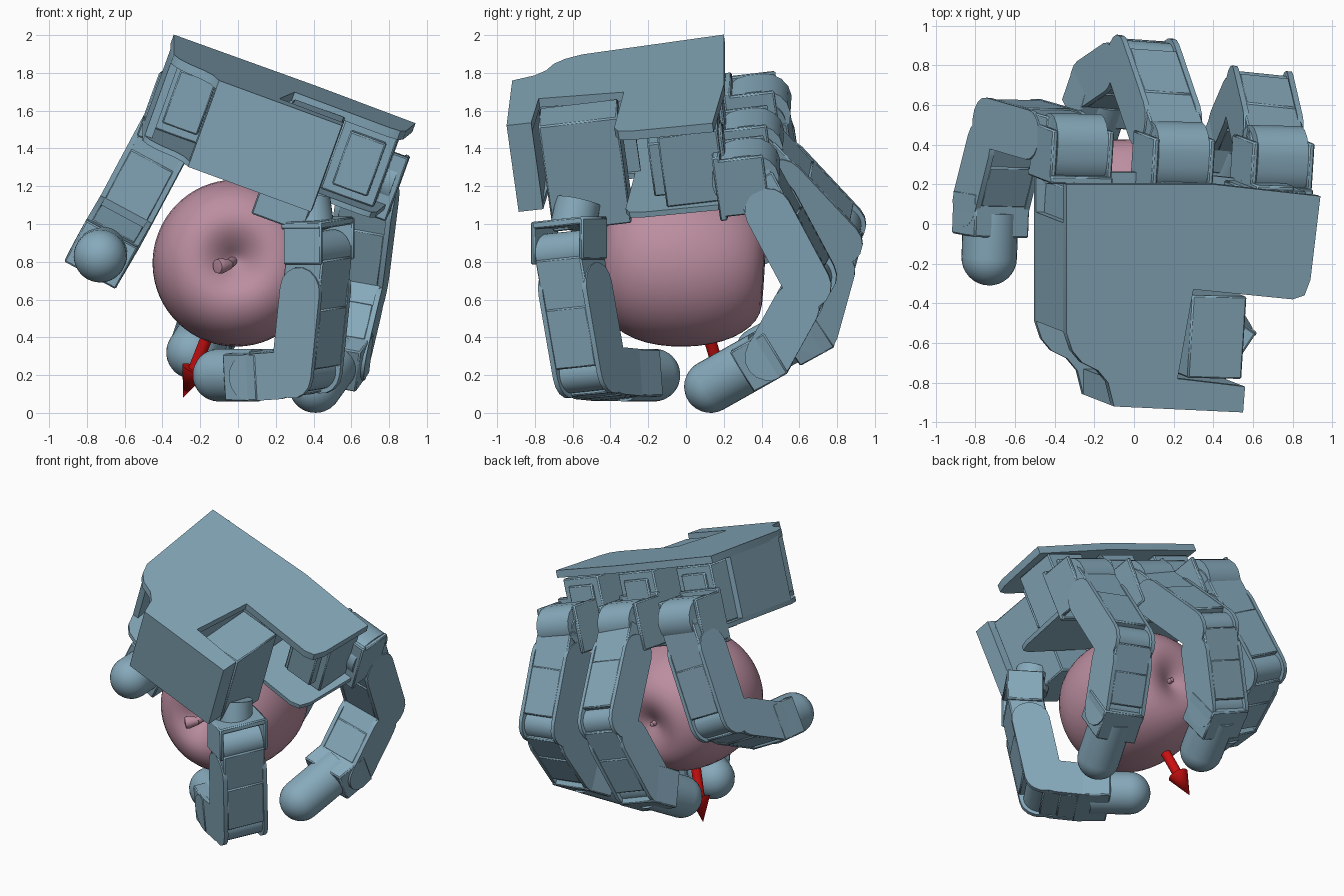
import bpy, bmesh
from math import sin, cos, pi
from mathutils import Vector as V

if "Cube" in bpy.data.objects:
    bpy.data.objects.remove(bpy.data.objects["Cube"])


def material(name, rgb):
    m = bpy.data.materials.new(name)
    m.diffuse_color = (*rgb, 1)
    m.use_nodes = True
    m.node_tree.nodes["Principled BSDF"].inputs["Base Color"].default_value = m.diffuse_color
    return m


BLUE = material("blue_shell", (0.24, 0.40, 0.50))
PINK = material("apple_skin", (0.50, 0.27, 0.35))
RED = material("arrow_red", (0.60, 0.005, 0.005))


def finish(name, bm, mat):
    bmesh.ops.remove_doubles(bm, verts=bm.verts, dist=1e-5)
    bmesh.ops.recalc_face_normals(bm, faces=bm.faces)
    me = bpy.data.meshes.new(name)
    bm.to_mesh(me)
    bm.free()
    me.materials.append(mat)
    ob = bpy.data.objects.new(name, me)
    bpy.context.collection.objects.link(ob)
    return ob


def prism(name, pts, vec, mat=BLUE):
    """Extrude a flat polygon along vec."""
    bm = bmesh.new()
    lo = [bm.verts.new(p) for p in pts]
    hi = [bm.verts.new(p + vec) for p in pts]
    bm.faces.new(lo)
    bm.faces.new(hi[::-1])
    for i in range(len(pts)):
        bm.faces.new((lo[i - 1], lo[i], hi[i], hi[i - 1]))
    return finish(name, bm, mat)


def box(name, c, axes, size, bevel=0.008):
    """Box centred on c with its own axes, edges slightly bevelled."""
    a, b, n = [x * s for x, s in zip(axes, size)]
    pts = [c - n / 2 + a * i / 2 + b * j / 2 for i, j in ((-1, -1), (1, -1), (1, 1), (-1, 1))]
    ob = prism(name, pts, n)
    mod = ob.modifiers.new("soft_edges", "BEVEL")
    mod.width, mod.segments = bevel, 1
    return ob


def lathe(name, prof, origin, axis, mat=BLUE, seg=32):
    """Revolve (radius, height) pairs around an axis."""
    q = V((0, 0, 1)).rotation_difference(V(axis))
    bm = bmesh.new()
    rings = [[bm.verts.new(V(origin) + q @ V((r * cos(2 * pi * i / seg), r * sin(2 * pi * i / seg), h)))
              for i in range(seg)] if r else [bm.verts.new(V(origin) + q @ V((0, 0, h)))]
             for r, h in prof]
    for A, B in zip(rings, rings[1:]):
        for i in range(seg):
            j = (i + 1) % seg
            loop = [A[i % len(A)], A[j % len(A)], B[j % len(B)], B[i % len(B)]]
            bm.faces.new(list(dict.fromkeys(loop)))
    return finish(name, bm, mat)


def rod(name, a, b, r, mat=BLUE):
    a, b = V(a), V(b)
    L = (b - a).length
    return lathe(name, [(0, 0), (r, 0), (r, L), (0, L)], a, b - a, mat)


def slot_plate(name, a, b, r, w, off, thick):
    """Round-ended plate or block between two points."""
    d = (b - a).normalized()
    e = w.cross(d)
    pts = []
    for c, s in ((b, 1), (a, -1)):
        for i in range(9):
            t = -pi / 2 + pi * i / 8
            pts.append(c + s * r * (d * cos(t) + e * sin(t)) + w * off)
    return prism(name, pts, w * thick)


def link(name, a, b, w):
    """One finger segment: servo case, side plates and hinge."""
    d = (b - a).normalized()
    L = (b - a).length
    axes = (w, w.cross(d).normalized(), d)
    box(name + "_case", a.lerp(b, 0.27), axes, (0.29, 0.235, L * 0.5))
    box(name + "_end_case", a.lerp(b, 0.68), axes, (0.26, 0.25, L * 0.5))
    for s in (-1, 1):
        slot_plate(name + "_side_plate", a.lerp(b, 0.3), b, 0.125, w, s * 0.14 - 0.014, 0.028)
    rod(name + "_hinge", b - w * 0.15, b + w * 0.15, 0.1)


def fingertip(name, a, t, w, r=0.14):
    d = (t - a).normalized()
    L = (t - a).length
    axes = (w, w.cross(d).normalized(), d)
    box(name + "_bracket", a + d * 0.06, axes, (0.31, 0.25, 0.22))
    dome = [(r * cos(i * pi / 16), L + r * sin(i * pi / 16)) for i in range(8)]
    lathe(name + "_pad", [(0, 0.05), (r, 0.05)] + dome + [(0, L + r)], a, d)


# palm frame: sloping top plane, width / finger / normal axes
N = V((0.36, -0.14, 1)).normalized()
A1 = V((0.94, -0.02, -0.341)).normalized()
A2 = N.cross(A1).normalized()
PALM = (A1, A2, N)


def on_top(x, y, depth=0.0):
    return V((x, y, 2.0 - 0.36 * (x + 0.34) + 0.14 * (y - 0.18))) - N * depth


# palm plates
outline = [(-0.34, 0.2), (-0.34, -0.55), (-0.31, -0.64), (-0.26, -0.7), (-0.18, -0.74),
           (-0.13, -0.8), (-0.1, -0.92), (0.55, -0.95), (0.56, -0.82), (0.22, -0.78),
           (0.3, -0.33), (0.8, -0.38), (0.86, -0.36), (0.89, -0.28), (0.94, 0.14), (0.4, 0.2)]
prism("palm_top_plate", [on_top(*p) for p in outline], -N * 0.05)
prism("palm_bottom_plate", [on_top(*p, 0.46) for p in outline], -N * 0.03)

# palm walls
for nm, pts in (("wrist", ((-0.1, -0.92), (0.55, -0.95), (0.56, -0.82), (-0.1, -0.79))),
                ("outer", ((-0.34, 0.0), (-0.34, -0.55), (-0.3, -0.55), (-0.3, 0.0))),
                ("inner", ((0.2, -0.79), (0.28, -0.3), (0.24, -0.3), (0.16, -0.79)))):
    prism("palm_%s_wall" % nm, [on_top(*p, 0.02) for p in pts], -N * 0.47)

# palm servos behind each finger
for x in (-0.16, 0.3, 0.74):
    box("palm_servo", on_top(x, 0.0, 0.26), PALM, (0.3, 0.32, 0.4))
    box("palm_servo_cap", on_top(x, -0.02, 0.26), PALM, (0.2, 0.4, 0.3))

# fingers: knuckle, middle joint, end joint, tip centre
fingers = {
    "index": ((-0.31, 0.42, 1.60), (-0.62, 0.51, 1.02), (-0.72, 0.11, 0.85), (-0.73, -0.17, 0.83)),
    "middle": ((0.2, 0.38, 1.42), (0.05, 0.82, 0.95), (-0.14, 0.69, 0.48), (-0.24, 0.4, 0.32)),
    "ring": ((0.7, 0.36, 1.26), (0.63, 0.66, 0.70), (0.54, 0.45, 0.32), (0.41, 0.13, 0.14)),
    "thumb": ((0.43, -0.62, 0.85), (0.365, -0.51, 0.215), (0.14, -0.36, 0.2), (-0.1, -0.17, 0.2)),
}
for name, pts in fingers.items():
    p1, p2, p3, tip = map(V, pts)
    w = (p2 - p1).cross(p3 - p2).normalized()
    link(name + "_upper", p1, p2, w)
    link(name + "_lower", p2, p3, w)
    fingertip(name + "_tip", p3, tip, w)
    rod(name + "_knuckle", p1 - w * 0.14, p1 + w * 0.14, 0.11)
    if name != "thumb":
        # rounded knuckle and yoke joining finger to palm
        slot_plate(name + "_knuckle_block", p1 - A2 * 0.08 + N * 0.02, p1 + N * 0.02, 0.14, A1, -0.135, 0.27)
        for s in (-1, 1):
            box(name + "_yoke", p1 + A1 * s * 0.15 - A2 * 0.06, PALM, (0.03, 0.26, 0.32))
        box(name + "_yoke_back", p1 - A2 * 0.18, PALM, (0.33, 0.04, 0.36))
    else:
        # thumb base servo, horn and yoke
        yaxes = (w, w.cross(V((0, 0, 1))).normalized(), V((0, 0, 1)))
        box("thumb_servo", on_top(0.43, -0.575, 0.33), PALM, (0.29, 0.42, 0.6))
        rod("thumb_horn", (0.37, -0.57, 1.12), (0.39, -0.6, 0.98), 0.12)
        box("thumb_yoke_top", p1 + V((-0.01, 0, 0.155)), yaxes, (0.33, 0.25, 0.04))
        for s in (-1, 1):
            box("thumb_yoke", p1 + w * s * 0.155 + V((0, 0, 0.06)), yaxes, (0.025, 0.24, 0.22))

# apple and stem
apple = lathe("apple", [(0, -0.35), (0.05, -0.37), (0.12, -0.405), (0.2, -0.42), (0.28, -0.395),
                        (0.35, -0.325), (0.405, -0.22), (0.437, -0.09), (0.448, 0.05), (0.437, 0.19),
                        (0.395, 0.31), (0.33, 0.39), (0.25, 0.43), (0.18, 0.43), (0.12, 0.4),
                        (0.07, 0.36), (0.03, 0.32), (0, 0.31)],
              (-0.01, 0, 0.79), (-0.02, -1, 0.06), PINK)
apple.modifiers.new("round", "SUBSURF").levels = 1
rod("apple_stem", (-0.02, -0.27, 0.81), (-0.05, -0.4, 0.785), 0.025, PINK)
lathe("apple_stem_end", [(0, 0), (0.025, 0), (0.042, 0.06), (0.037, 0.085), (0, 0.09)],
      (-0.045, -0.39, 0.785), (-0.7, -0.6, -0.1), PINK, 16)
lathe("apple_blossom_end", [(0, 0), (0.02, 0), (0.015, 0.06), (0, 0.07)], (0, 0.33, 0.77), (0, 1, 0), PINK, 12)

# direction arrow
start, end = V((-0.01, 0, 0.8)), V((-0.29, 0.22, 0.08))
L = (end - start).length
lathe("arrow", [(0, 0), (0.032, 0), (0.032, L - 0.17), (0.068, L - 0.17), (0, L)], start, end - start, RED)

# smooth round surfaces, keep hard edges
bpy.ops.object.select_all(action="SELECT")
apple.select_set(False)
bpy.context.view_layer.objects.active = bpy.data.objects["arrow"]
bpy.ops.object.shade_smooth_by_angle(angle=0.6)
for f in apple.data.polygons:
    f.use_smooth = True
